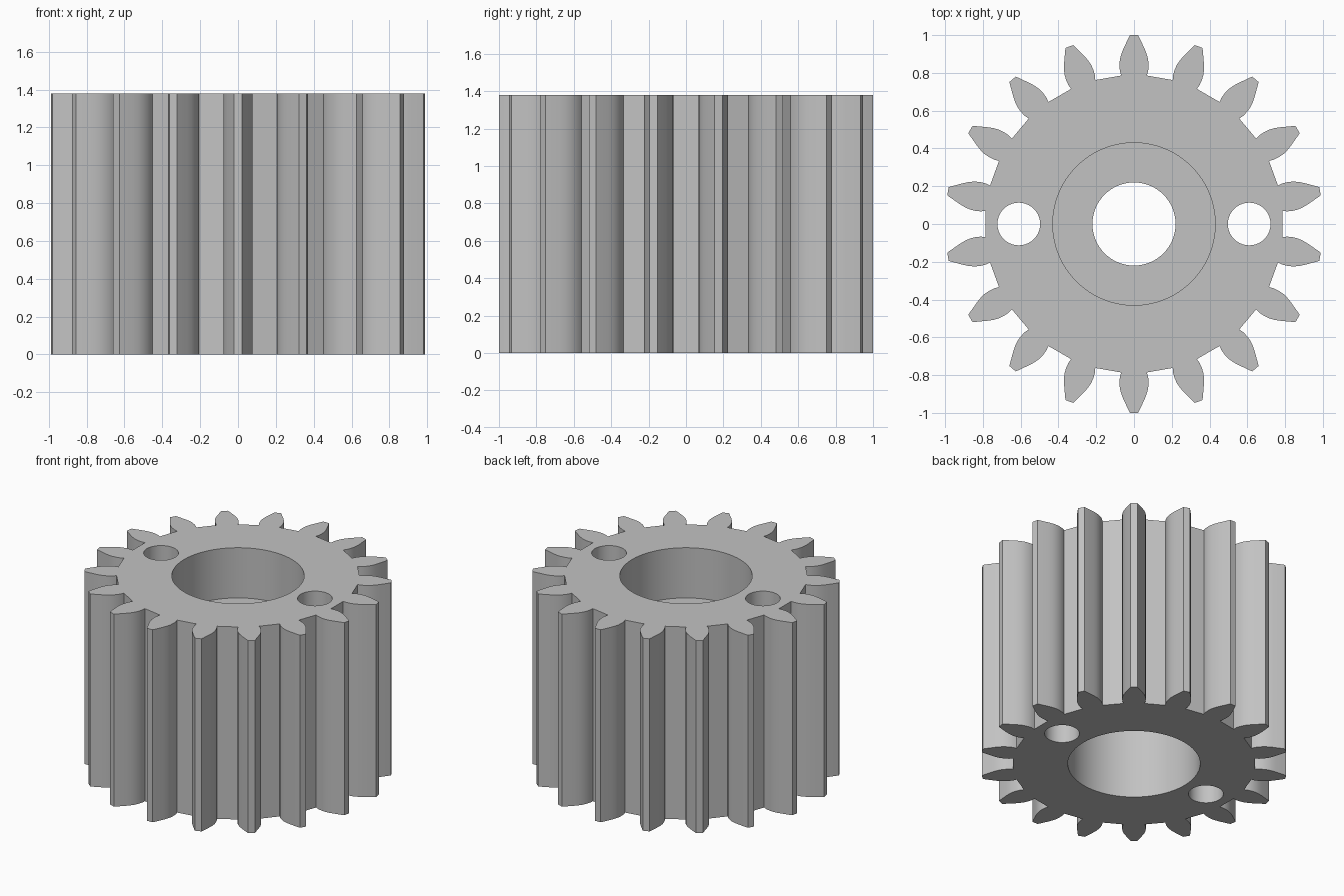
import bpy
import bmesh
from math import cos, sin, pi, radians
from mathutils import Matrix, Vector

TEETH = 18
HEIGHT = 1.38

cube = bpy.data.objects.get("Cube")
if cube:
    bpy.data.objects.remove(cube, do_unlink=True)

# Single plain metal colour
metal = bpy.data.materials.new("light_grey_metal")
metal.use_nodes = True
colour = (0.54, 0.54, 0.54, 1)
metal.diffuse_color = colour
metal.node_tree.nodes["Principled BSDF"].inputs["Base Color"].default_value = colour


def circle(radius, x=0, steps=64):
    return [Vector((x + radius * cos(2 * pi * i / steps),
                    radius * sin(2 * pi * i / steps), 0)) for i in range(steps)]


def gear_outline():
    # One flank as (radius, half width), mirrored and repeated around the axis
    flank = [(0.786, 0.068), (0.81, 0.075), (0.84, 0.077), (0.87, 0.075),
             (0.90, 0.067), (0.93, 0.055), (0.96, 0.041), (0.98, 0.032), (1.0, 0.022)]
    tooth = [(r, -w) for r, w in flank] + [(r, w) for r, w in reversed(flank)]
    points = []
    for k in range(TEETH):
        turn = Matrix.Rotation(radians(90) + 2 * pi * k / TEETH, 3, 'Z')
        points += [turn @ Vector((r, w, 0)) for r, w in tooth]
    return points


def extruded_part(name, loops, bottom, top):
    # First loop is the outline, the rest are holes
    bm = bmesh.new()
    edges = []
    for loop in loops:
        verts = [bm.verts.new((p.x, p.y, bottom)) for p in loop]
        edges += [bm.edges.new((v, verts[i - 1])) for i, v in enumerate(verts)]
    bmesh.ops.triangle_fill(bm, edges=edges, use_beauty=True, normal=(0, 0, 1))
    result = bmesh.ops.extrude_face_region(bm, geom=bm.faces[:], use_keep_orig=True)
    raised = [g for g in result["geom"] if isinstance(g, bmesh.types.BMVert)]
    bmesh.ops.translate(bm, verts=raised, vec=(0, 0, top - bottom))
    bmesh.ops.recalc_face_normals(bm, faces=bm.faces[:])
    mesh = bpy.data.meshes.new(name)
    bm.to_mesh(mesh)
    bm.free()
    mesh.materials.append(metal)
    part = bpy.data.objects.new(name, mesh)
    bpy.context.collection.objects.link(part)
    bpy.ops.object.select_all(action='DESELECT')
    part.select_set(True)
    bpy.context.view_layer.objects.active = part
    bpy.ops.object.shade_smooth_by_angle(angle=radians(28))
    return part


# Toothed body with a wide bore and two side holes
extruded_part("gear_body",
              [gear_outline(), circle(0.43), circle(0.113, 0.61, 40), circle(0.113, -0.61, 40)],
              0, HEIGHT)

# Recessed ring inside the bore, set slightly into the wall
extruded_part("bore_ring", [circle(0.44), circle(0.22)], 0.69, 1.02)
